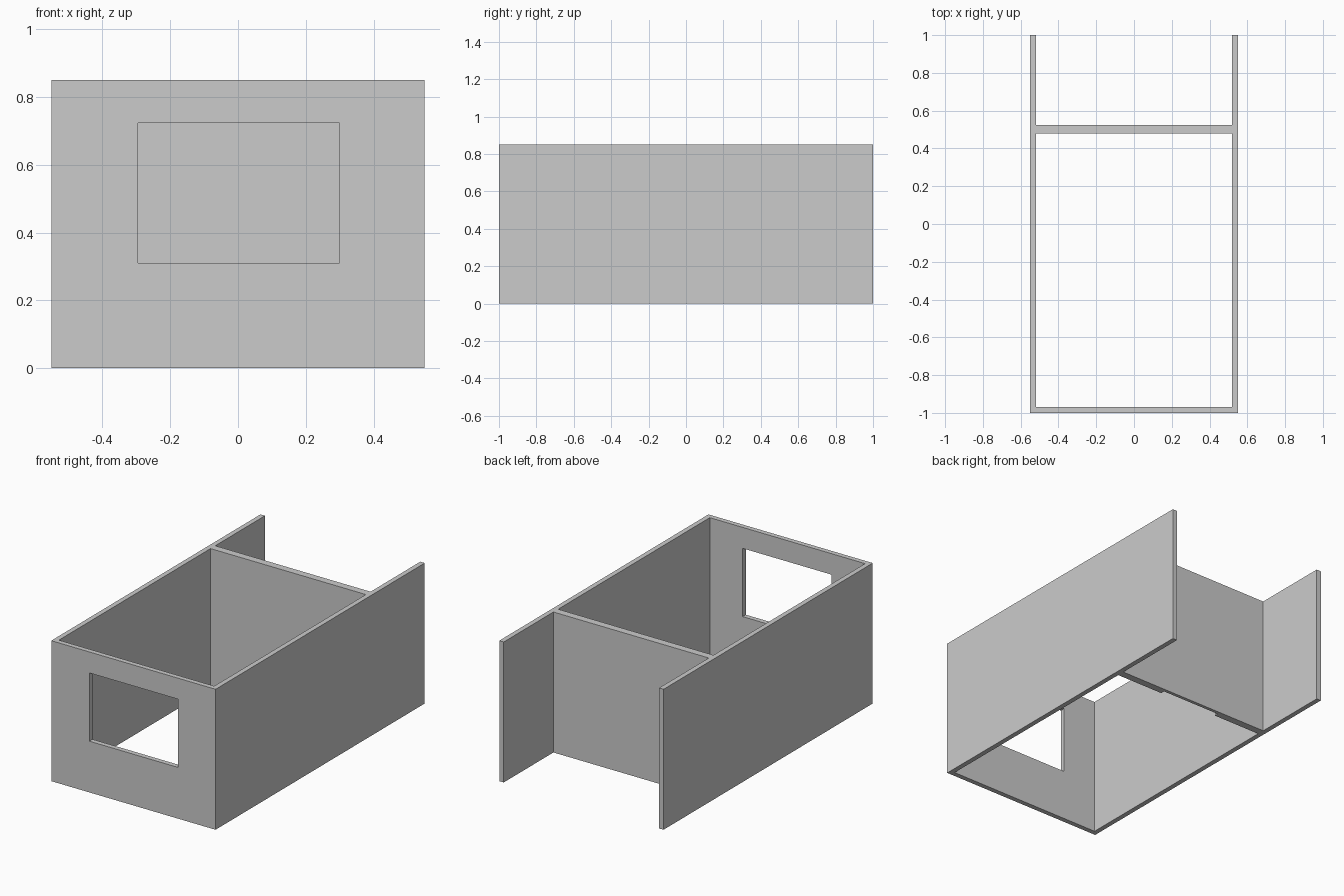
import bpy
import bmesh

if "Cube" in bpy.data.objects:
    bpy.data.objects.remove(bpy.data.objects["Cube"])


def box(name, x, y, z):
    """Box spanning the given (min, max) ranges."""
    bm = bmesh.new()
    bmesh.ops.create_cube(bm, size=1)
    for v in bm.verts:
        v.co = [r[0] if c < 0 else r[1] for c, r in zip(v.co, (x, y, z))]
    mesh = bpy.data.meshes.new(name)
    bm.to_mesh(mesh)
    bm.free()
    obj = bpy.data.objects.new(name, mesh)
    bpy.context.collection.objects.link(obj)
    return obj


# Solid block that the wall shell is carved from
walls = box("walls", (-0.55, 0.55), (-1, 1), (0, 0.85))

# Cutters: main room, open rear bay, front window, low recess in the partition
cutters = {
    "room_cutter": ((-0.52, 0.52), (-0.97, 0.48), (-0.1, 1)),
    "rear_bay_cutter": ((-0.52, 0.52), (0.525, 1.1), (-0.1, 1)),
    "window_cutter": ((-0.295, 0.30), (-1.1, -0.9), (0.31, 0.723)),
    "recess_cutter": ((-0.2, 0.2), (0.4, 0.505), (-0.1, 0.2)),
}
for name, ranges in cutters.items():
    cutter = box(name, *ranges)
    cutter.hide_render = True
    cutter.hide_set(True)
    mod = walls.modifiers.new(name, 'BOOLEAN')
    mod.operation = 'DIFFERENCE'
    mod.solver = 'EXACT'
    mod.object = cutter

# Bake the cuts and remove the helpers
depsgraph = bpy.context.evaluated_depsgraph_get()
baked = bpy.data.meshes.new_from_object(walls.evaluated_get(depsgraph))
walls.modifiers.clear()
walls.data = baked
for name in cutters:
    bpy.data.objects.remove(bpy.data.objects[name])
